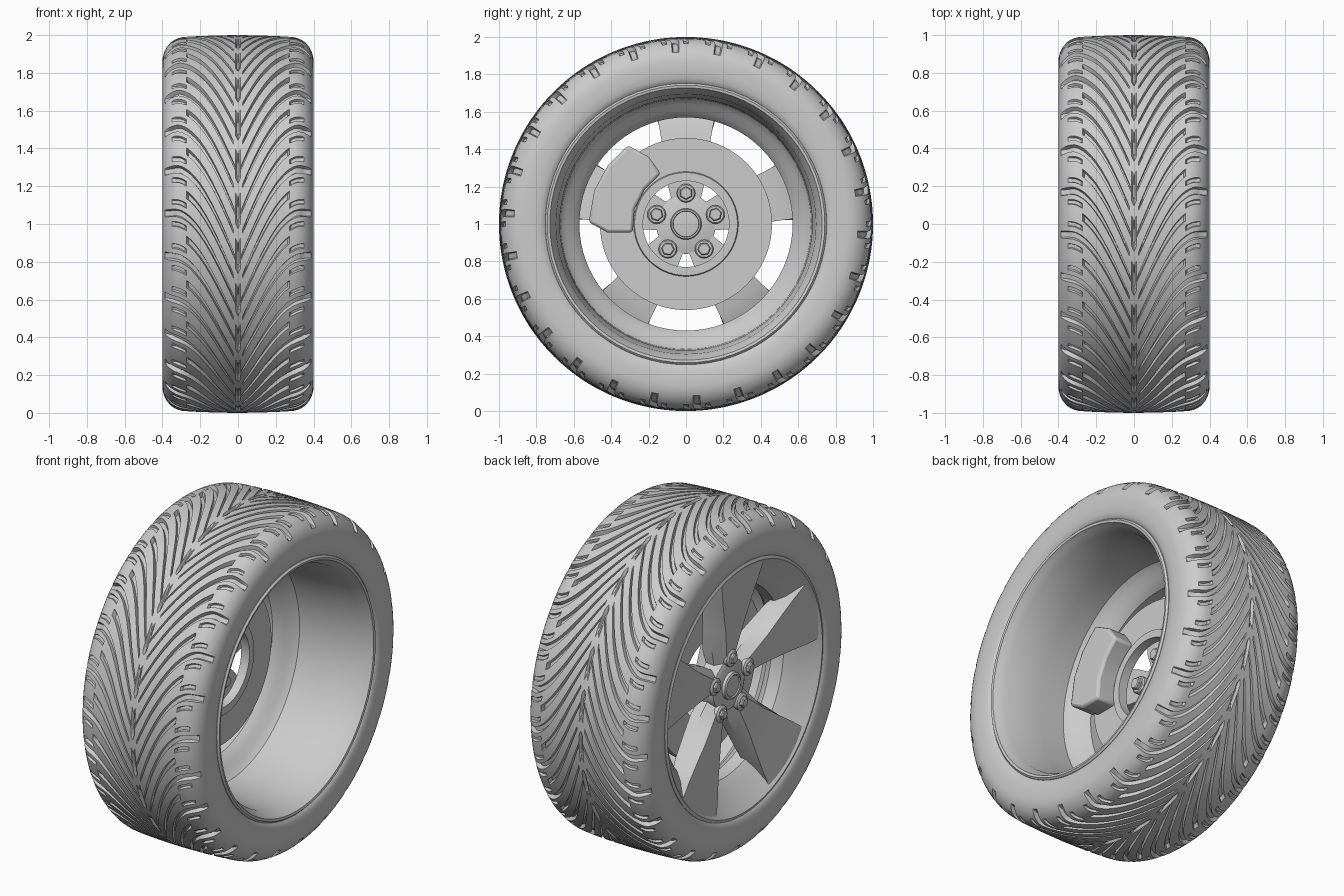
import bpy, bmesh
from math import sin, cos, pi, radians, tau

if "Cube" in bpy.data.objects:
    bpy.data.objects.remove(bpy.data.objects["Cube"])

grey = bpy.data.materials.new("plain grey")
grey.use_nodes = True
grey.diffuse_color = (0.6, 0.6, 0.6, 1)
grey.node_tree.nodes["Principled BSDF"].inputs["Base Color"].default_value = (0.6, 0.6, 0.6, 1)


def polar(x, r, a):
    """Point at radius r and angle a around the axle."""
    return (x, r * cos(a), 1 + r * sin(a))


def skin(name, rings, closed=True, wrap=False, caps=False, bevel=0, angle=30):
    """Join neighbouring rings of points with quads."""
    bm = bmesh.new()
    rows = [[bm.verts.new(p) for p in ring] for ring in rings]
    n = len(rows[0])
    for i in range(len(rows) if wrap else len(rows) - 1):
        a, b = rows[i], rows[(i + 1) % len(rows)]
        for j in range(n if closed else n - 1):
            k = (j + 1) % n
            bm.faces.new((a[j], a[k], b[k], b[j]))
    if caps:
        bm.faces.new(rows[0])
        bm.faces.new(rows[-1])
    bmesh.ops.recalc_face_normals(bm, faces=bm.faces)
    mesh = bpy.data.meshes.new(name)
    bm.to_mesh(mesh)
    bm.free()
    mesh.materials.append(grey)
    mesh.shade_smooth()
    mesh.set_sharp_from_angle(angle=radians(angle))
    obj = bpy.data.objects.new(name, mesh)
    bpy.context.collection.objects.link(obj)
    if bevel:
        mod = obj.modifiers.new("Bevel", "BEVEL")
        mod.width = bevel
        mod.segments = 2
    return obj


def lathe(name, profile, steps=72):
    """Turn a closed (x, r) profile around the axle."""
    rings = [[polar(x, r, tau * i / steps) for x, r in profile] for i in range(steps)]
    return skin(name, rings, wrap=True)


def turned(name, profile, sides=32, dist=0, a=0):
    """Capped round part along x, placed at a distance from the axle."""
    _, cy, cz = polar(0, dist, a)
    rings = [[(x, cy + r * cos(tau * i / sides + a), cz + r * sin(tau * i / sides + a))
              for i in range(sides)] for x, r in profile]
    return skin(name, rings, caps=True)


# Tyre: half cross-section of (x, r, normal x, normal r)
PERIODS, DEPTH = 26, 0.024
half = [(s, 1 - 0.12 * s * s, 0, 1) for s in
        (0.006, 0.012, 0.025, 0.045, 0.08, 0.11, 0.14, 0.17, 0.2, 0.225, 0.25, 0.262, 0.272)]
for deg in range(0, 91, 9):
    t = radians(deg)
    half.append((0.28 + 0.12 * sin(t), 0.86 + 0.13 * cos(t), sin(t), cos(t)))
half += [(0.4, 0.82, 1, 0), (0.396, 0.78, 1, 0), (0.386, 0.755, 1, 0), (0.37, 0.742, 1, 0)]
section = [(-s, r, -nx, nr) for s, r, nx, nr in reversed(half)] + [(0, 1, 0, 1)] + half

# Tread columns in one period: centre, offset, kind (None stays on the surface)
columns = []
for centre, wide, kind in ((0.1, 0.085, "long"), (0.35, 0.055, "slot"),
                           (0.6, 0.085, "short"), (0.85, 0.055, "slot")):
    columns += [(centre, -wide, None), (centre, -wide * 0.7, kind),
                (centre, wide * 0.7, kind), (centre, wide, None)]


def groove(kind, centre, s, r):
    """Share of the full groove depth at this place in the tread."""
    if s < 0.007:
        return 0.8 if centre < 0.5 else 0
    if kind == "long":
        return min(1, max(0, (s - 0.012) / 0.03)) * min(1, max(0, (r - 0.92) / 0.03))
    if kind == "short":
        return 1 if 0.04 < s < 0.265 else 0
    if kind == "slot":
        return 0.6 if 0.275 < s < 0.335 else 0
    return 0


rings = []
for p in range(PERIODS):
    for centre, offset, kind in columns:
        ring = []
        for x, r, nx, nr in section:
            s = abs(x)
            width = 1 if kind == "slot" else 0.45 + 0.55 * min(1, s / 0.2)
            sweep = 0.52 * sin(min(1, s / 0.34) * pi / 2)
            phi = (p + centre + offset * width) * tau / PERIODS + sweep
            d = DEPTH * groove(kind, centre, s, r)
            ring.append(polar(x - nx * d, r - nr * d, pi - phi))
        rings.append(ring)
skin("tyre", rings, closed=False, wrap=True, angle=35)

# Rim barrel with lips on both sides
lathe("rim", [(0.36, 0.755), (0.385, 0.752), (0.395, 0.742), (0.392, 0.728), (0.37, 0.718),
              (0.33, 0.695), (0.1, 0.675), (-0.06, 0.67), (-0.1, 0.64), (-0.12, 0.605),
              (-0.17, 0.57), (-0.25, 0.57), (-0.3, 0.62), (-0.35, 0.69), (-0.38, 0.72),
              (-0.392, 0.735), (-0.385, 0.752), (-0.36, 0.755)])

# Spokes: radius, front half width, back half width, front x, back x
sections = [(0.1, 0.025, 0.07, -0.29, -0.19), (0.22, 0.05, 0.1, -0.305, -0.18),
            (0.35, 0.085, 0.115, -0.325, -0.19), (0.5, 0.135, 0.14, -0.345, -0.21),
            (0.6, 0.17, 0.16, -0.362, -0.24), (0.735, 0.21, 0.19, -0.384, -0.32)]
for k in range(5):
    a = pi / 2 + k * tau / 5

    def at(x, r, w):
        return (x, r * cos(a) - w * sin(a), 1 + r * sin(a) + w * cos(a))

    skin("spoke", [[at(xf, r, -wf), at(xf, r, wf), at((xf + xb) / 2, r, wb),
                    at(xb, r, wb), at(xb, r, -wb), at((xf + xb) / 2, r, -wb)]
                   for r, wf, wb, xf, xb in sections], caps=True)
    # Wheel nuts, with a round seat and a six-sided head on both ends
    turned("nut_seat", [(-0.312, 0.04), (-0.305, 0.05), (-0.165, 0.05), (-0.158, 0.044)], 20, 0.165, a)
    turned("wheel_nut", [(-0.328, 0.024), (-0.322, 0.032), (-0.14, 0.036), (-0.134, 0.03)], 6, 0.165, a)

# Hub and centre cap
turned("hub", [(-0.295, 0.13), (-0.285, 0.15), (-0.19, 0.16), (-0.185, 0.15)], 40)
turned("centre_cap", [(-0.312, 0.06), (-0.318, 0.066), (-0.312, 0.078), (-0.28, 0.082)], 40)
lathe("hub_ring", [(-0.19, 0.083), (-0.155, 0.083), (-0.15, 0.078), (-0.15, 0.07),
                   (-0.165, 0.068), (-0.19, 0.068)], 40)

# Brake disc with raised collar, and caliper
lathe("brake_disc", [(-0.14, 0.46), (-0.1, 0.46), (-0.1, 0.28), (-0.085, 0.275),
                     (-0.085, 0.23), (-0.14, 0.23)])
outline = [(-0.31, 1.42), (-0.42, 1.31), (-0.49, 1.18), (-0.52, 1.01), (-0.42, 0.955), (-0.285, 0.955),
           (-0.275, 1.08), (-0.22, 1.185), (-0.135, 1.27), (-0.2, 1.36)]
skin("brake_caliper", [[(x, y, z) for y, z in outline] for x in (-0.16, 0.02)],
     caps=True, bevel=0.015)
